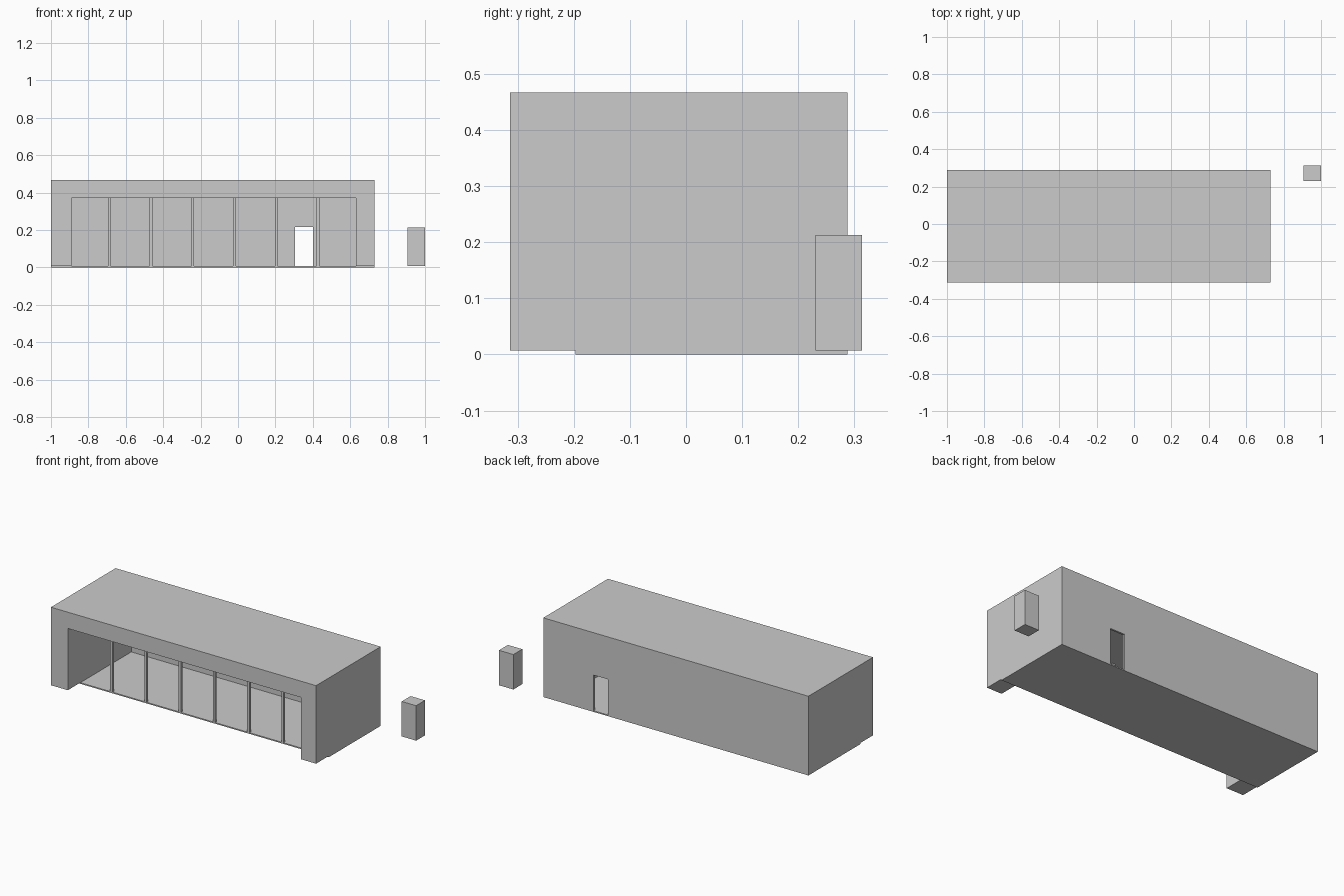
import bpy

if "Cube" in bpy.data.objects:
    bpy.data.objects.remove(bpy.data.objects["Cube"])


def box(name, x, y, z):
    """Axis-aligned box from (min, max) ranges."""
    bpy.ops.mesh.primitive_cube_add(size=1)
    o = bpy.context.object
    o.name = name
    o.location = [(r[0] + r[1]) / 2 for r in (x, y, z)]
    o.scale = [r[1] - r[0] for r in (x, y, z)]
    bpy.ops.object.transform_apply(location=True, rotation=False, scale=True)
    return o


def cut(target, cutter):
    """Subtract the cutter from the target, then discard it."""
    cutter.hide_render = True
    m = target.modifiers.new("cut", 'BOOLEAN')
    m.operation = 'DIFFERENCE'
    m.solver = 'EXACT'
    m.object = cutter
    bpy.context.view_layer.objects.active = target
    bpy.ops.object.modifier_apply(modifier=m.name)
    bpy.data.objects.remove(cutter, do_unlink=True)


FLOOR = 0.007
FRONT, BACK = -0.314, 0.288
SILL = -0.197           # front edge of the floor, where the posts stand
CEILING = 0.371

# Shell: thick side walls and roof, thin back wall, open front
shell = box("building_shell", (-1, 0.729), (FRONT, BACK), (FLOOR, 0.467))
cut(shell, box("room_cutter", (-0.89, 0.631), (-0.5, 0.277), (-0.1, CEILING)))
# Back doorway
cut(shell, box("doorway_cutter", (0.306, 0.401), (0.2, 0.4), (-0.1, 0.217)))

# Floor slab, stopping short of the porch
box("floor_slab", (-1, 0.729), (SILL, BACK), (0, FLOOR))

# Row of slim window posts
for i in range(6):
    x = -0.688 + i * 0.2232
    box(f"window_post_{i + 1}", (x - 0.0075, x + 0.0075),
        (SILL, SILL + 0.013), (FLOOR, CEILING))

# Detached block beside the building
box("side_block", (0.906, 1.0), (0.231, 0.314), (FLOOR, 0.213))
